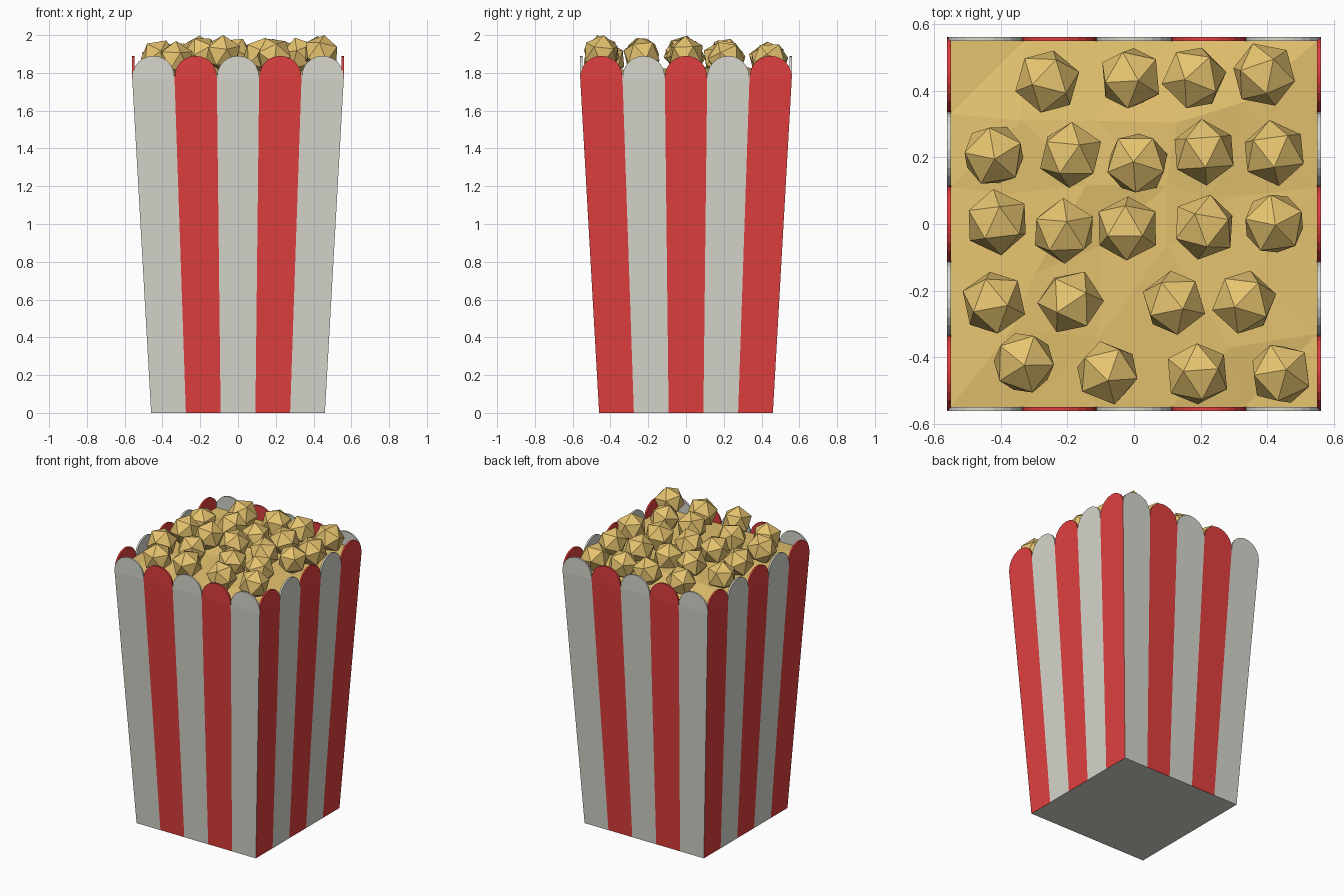
import bpy, bmesh, math, random
from mathutils import Matrix, Vector, Euler

if "Cube" in bpy.data.objects:
    bpy.data.objects.remove(bpy.data.objects["Cube"])

random.seed(7)

def material(name, rgb):
    m = bpy.data.materials.new(name)
    m.diffuse_color = (*rgb, 1)
    m.use_nodes = True
    m.node_tree.nodes["Principled BSDF"].inputs["Base Color"].default_value = m.diffuse_color
    return m

white = material("paper white", (0.68, 0.68, 0.62))
red = material("stripe red", (0.75, 0.05, 0.05))
gold = material("popcorn gold", (0.79, 0.55, 0.16))

def make(name, bm, mats):
    me = bpy.data.meshes.new(name)
    bm.to_mesh(me)
    bm.free()
    for m in mats:
        me.materials.append(m)
    ob = bpy.data.objects.new(name, me)
    bpy.context.collection.objects.link(ob)
    return ob

BOT, TOP, RIM, PEAK = 0.46, 0.56, 1.77, 1.89

# Striped tapered carton: five scalloped stripes on each of four sides
bm = bmesh.new()
for side in range(4):
    rot = Matrix.Rotation(side * math.pi / 2, 4, 'Z')
    def vert(u, half, z):
        return bm.verts.new(rot @ Vector((u, -half, z)))
    for i in range(5):
        a, b = -1 + 0.4 * i, -0.6 + 0.4 * i
        colour = (i + side) % 2
        r0, r1 = vert(a * TOP, TOP, RIM), vert(b * TOP, TOP, RIM)
        body = bm.faces.new((vert(a * BOT, BOT, 0), vert(b * BOT, BOT, 0), r1, r0))
        arc = []
        for k in range(1, 12):
            t = math.pi * k / 12
            u = ((a + b) / 2 + 0.2 * math.cos(t)) * TOP
            arc.append(vert(u, TOP, RIM + (PEAK - RIM) * math.sin(t) ** 0.9))
        cap = bm.faces.new([r0, r1] + arc)
        body.material_index = cap.material_index = colour
bmesh.ops.remove_doubles(bm, verts=bm.verts, dist=0.0005)
carton = make("carton", bm, [white, red])
sol = carton.modifiers.new("paper thickness", 'SOLIDIFY')
sol.thickness = 0.012
sol.offset = -1

# Carton floor
bm = bmesh.new()
bmesh.ops.create_cube(bm, size=1, matrix=Matrix.Translation((0, 0, 0.006))
                      @ Matrix.Diagonal((0.915, 0.915, 0.012, 1)))
make("carton_floor", bm, [white])

# Uneven popcorn bed filling the carton mouth
bm = bmesh.new()
bmesh.ops.create_grid(bm, x_segments=5, y_segments=5, size=0.549)
for v in bm.verts:
    edge = max(abs(v.co.x), abs(v.co.y)) > 0.5
    v.co.z = 1.79 if edge else 1.82 + random.uniform(-0.02, 0.02)
    if not edge:
        v.co.x += random.uniform(-0.05, 0.05)
        v.co.y += random.uniform(-0.05, 0.05)
bmesh.ops.triangulate(bm, faces=bm.faces)
make("popcorn_bed", bm, [gold])

# Faceted kernels in loose rows, a little lower towards the back and left
rows = [(0.43, (-0.26, -0.01, 0.18, 0.39)),
        (0.20, (-0.42, -0.19, 0.01, 0.21, 0.42)),
        (-0.01, (-0.41, -0.21, -0.02, 0.21, 0.42)),
        (-0.22, (-0.42, -0.19, 0.12, 0.33)),
        (-0.43, (-0.33, -0.08, 0.19, 0.44))]
bm = bmesh.new()
for y, xs in rows:
    for x in xs:
        z = 1.895 - 0.03 * max(0, y) / 0.43 - (0.02 if x < -0.3 else 0) + random.uniform(-0.01, 0.008)
        turn = Euler([random.uniform(0, 6.28) for _ in range(3)]).to_matrix().to_4x4()
        bmesh.ops.create_icosphere(bm, subdivisions=1, radius=0.1,
                                   matrix=Matrix.Translation((x, y + random.uniform(-0.02, 0.02), z)) @ turn)
top = max(v.co.z for v in bm.verts)
for v in bm.verts:
    v.co.z += 2.0 - top
make("popcorn_kernels", bm, [gold])
